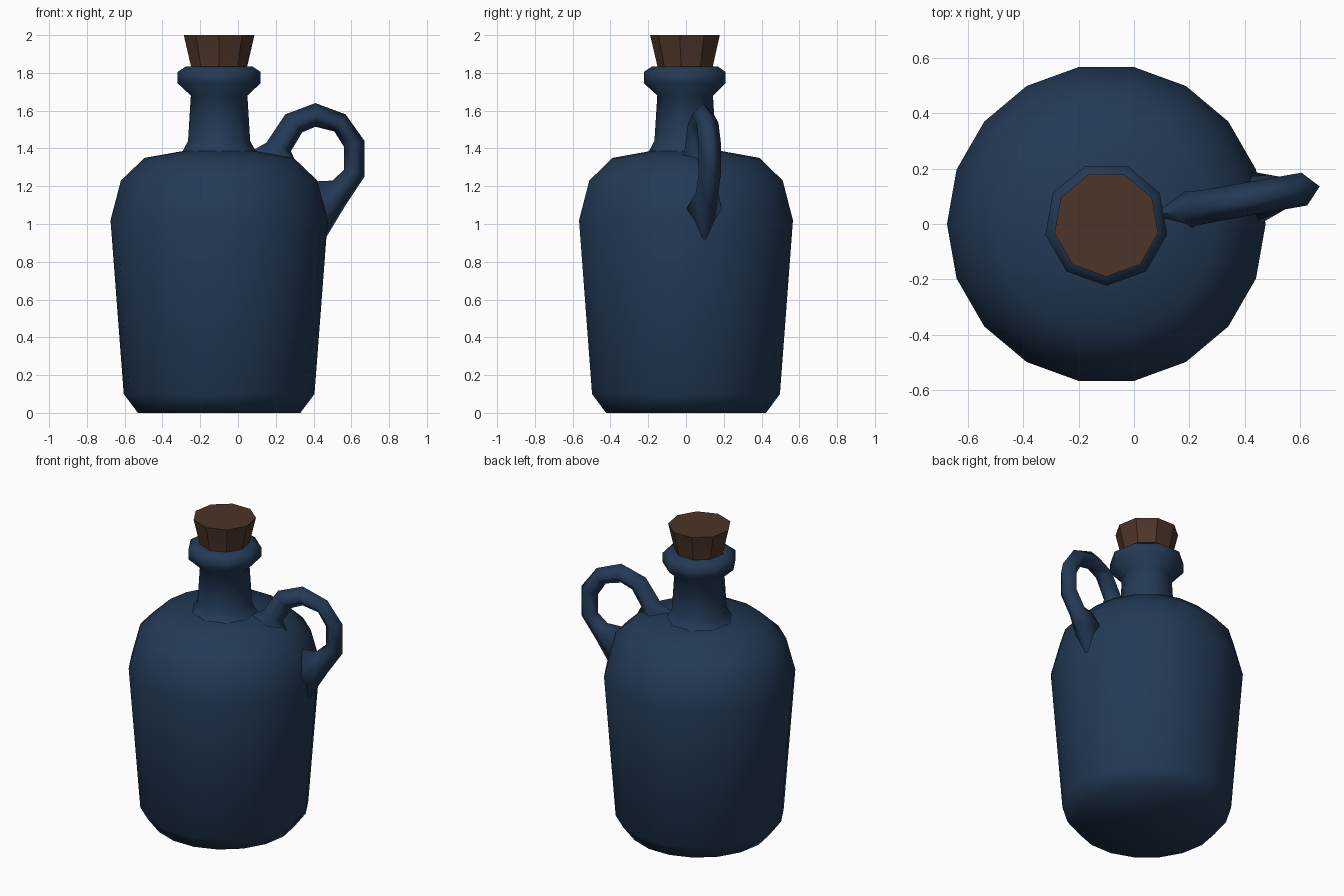
import bpy, bmesh
from math import sin, cos, pi, radians

if "Cube" in bpy.data.objects:
    bpy.data.objects.remove(bpy.data.objects["Cube"])

CX = -0.1  # bottle axis


def material(name, rgb):
    m = bpy.data.materials.new(name)
    m.diffuse_color = (*rgb, 1)
    m.use_nodes = True
    m.node_tree.nodes["Principled BSDF"].inputs["Base Color"].default_value = m.diffuse_color
    return m


def skin(name, rings, mat, angle):
    """Join equal-sized closed rings with quads and cap both ends."""
    bm = bmesh.new()
    loops = [[bm.verts.new(p) for p in ring] for ring in rings]
    n = len(loops[0])
    for a, b in zip(loops, loops[1:]):
        for i in range(n):
            j = (i + 1) % n
            bm.faces.new((a[i], a[j], b[j], b[i]))
    bm.faces.new(loops[0][::-1])
    bm.faces.new(loops[-1])
    bmesh.ops.recalc_face_normals(bm, faces=bm.faces)
    me = bpy.data.meshes.new(name)
    bm.to_mesh(me)
    bm.free()
    me.materials.append(mat)
    ob = bpy.data.objects.new(name, me)
    bpy.context.collection.objects.link(ob)
    bpy.ops.object.select_all(action='DESELECT')
    ob.select_set(True)
    bpy.context.view_layer.objects.active = ob
    bpy.ops.object.shade_smooth_by_angle(angle=radians(angle))
    return ob


def lathe(name, profile, sides, start, mat, angle):
    turn = [radians(start) + 2 * pi * i / sides for i in range(sides)]
    rings = [[(CX + r * cos(t), r * sin(t), z) for t in turn] for r, z in profile]
    return skin(name, rings, mat, angle)


blue = material("blue_glaze", (0.017, 0.042, 0.092))
brown = material("cork_brown", (0.072, 0.035, 0.021))

# Wide body with sloping shoulder
lathe("body", [(0.43, 0), (0.505, 0.1), (0.575, 1.02), (0.52, 1.23),
               (0.395, 1.35), (0.17, 1.39)], 18, 0, blue, 75)

# Neck with flared foot and collar
lathe("neck", [(0.23, 1.365), (0.195, 1.388), (0.167, 1.44), (0.152, 1.68),
               (0.223, 1.745), (0.223, 1.805), (0.178, 1.835), (0.13, 1.835)],
      9, -90, blue, 75)

# Tapered stopper
lathe("cork", [(0.148, 1.80), (0.15, 1.83), (0.19, 2.0)], 9, -90, brown, 30)

# Loop handle: outer x, z, inner x, z, half width
sections = [
    (0.06, 1.38, 0.32, 1.30, 0.07),
    (0.15, 1.43, 0.28, 1.385, 0.062),
    (0.25, 1.58, 0.34, 1.485, 0.06),
    (0.41, 1.64, 0.41, 1.515, 0.06),
    (0.57, 1.58, 0.51, 1.49, 0.06),
    (0.67, 1.44, 0.56, 1.41, 0.06),
    (0.67, 1.25, 0.56, 1.285, 0.06),
    (0.57, 1.10, 0.50, 1.23, 0.06),
    (0.455, 0.91, 0.40, 1.225, 0.10),
]
swing = radians(10)  # handle plane is turned slightly to the back


def handle_point(x, side, z):
    rad = (x - CX) / cos(swing)
    return (CX + rad * cos(swing) - side * sin(swing),
            rad * sin(swing) + side * cos(swing), z)


rings = []
for xo, zo, xi, zi, w in sections:
    xm, zm = (xo + xi) / 2, (zo + zi) / 2
    rings.append([handle_point(xo, 0, zo), handle_point(xm, w, zm),
                  handle_point(xi, 0, zi), handle_point(xm, -w, zm)])
skin("handle", rings, blue, 100)
